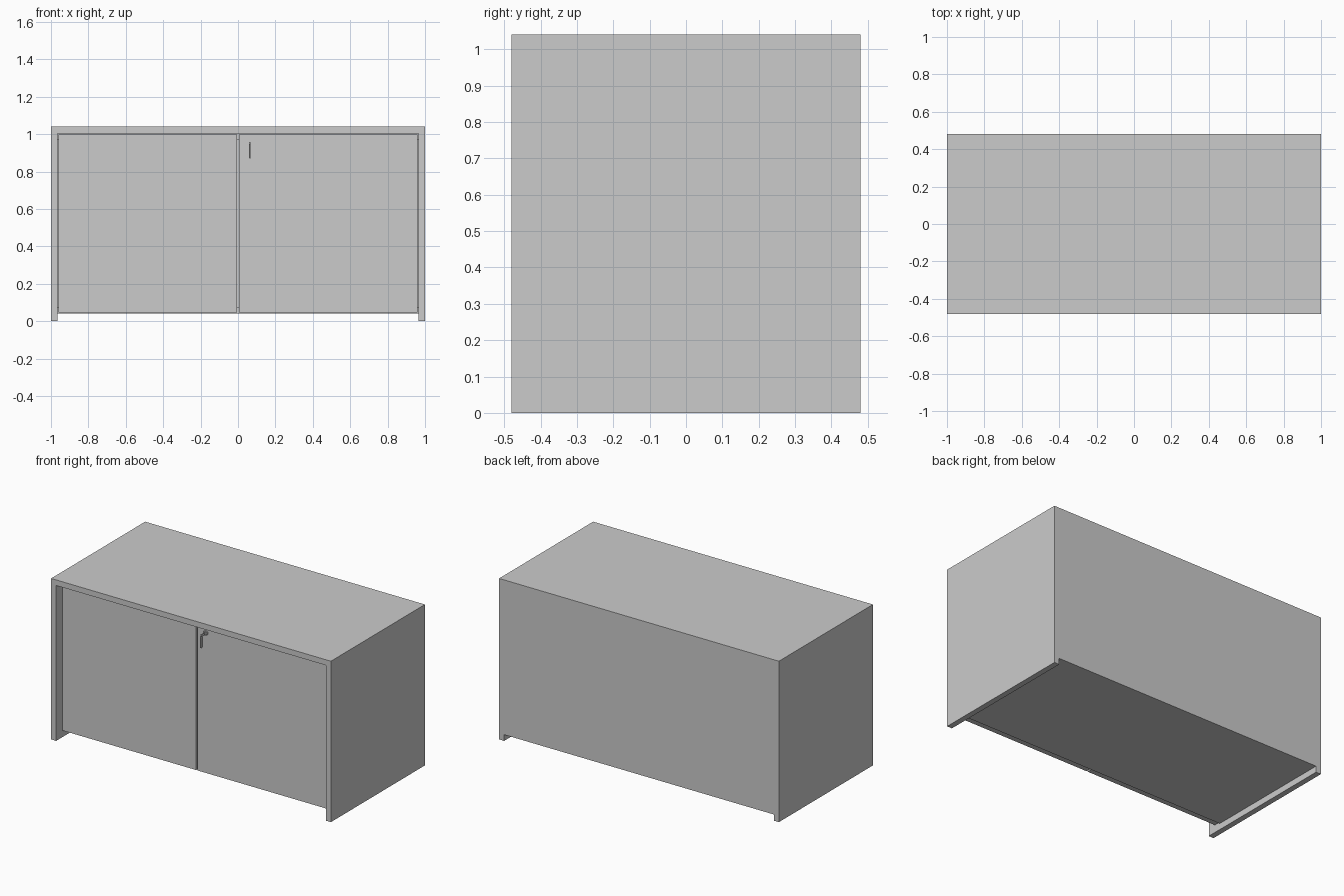
import bpy
from math import radians
from mathutils import Vector

cube = bpy.data.objects.get("Cube")
if cube:
    bpy.data.objects.remove(cube, do_unlink=True)

WIDTH, DEPTH, HEIGHT = 2.0, 0.96, 1.04
T = 0.036          # board thickness
GAP = 0.005        # clearance around the doors
FLOOR = 0.04       # underside of the bottom board
DOOR_Y = -0.42     # door front plane
INNER = WIDTH / 2 - T
BACK = DEPTH / 2
CARCASS_Y = DOOR_Y + T + 0.002


def box(name, low, high):
    """Box between two opposite corners."""
    low, high = Vector(low), Vector(high)
    bpy.ops.mesh.primitive_cube_add(size=1, location=(low + high) / 2)
    obj = bpy.context.object
    obj.name = name
    obj.scale = high - low
    bpy.ops.object.transform_apply(location=False, rotation=False, scale=True)
    return obj


def rod(name, radius, length, centre, rotation=(90, 0, 0), sides=24):
    """Round bar, pointing along y unless turned."""
    bpy.ops.mesh.primitive_cylinder_add(
        vertices=sides, radius=radius, depth=length, location=centre,
        rotation=[radians(a) for a in rotation])
    bpy.context.object.name = name
    bpy.ops.object.shade_smooth_by_angle()
    return bpy.context.object


# Outer shell
box("top_panel", (-WIDTH / 2, -BACK, HEIGHT - T), (WIDTH / 2, BACK, HEIGHT))
for side, s in (("right", -1), ("left", 1)):
    x0, x1 = sorted((s * INNER, s * WIDTH / 2))
    box(side + "_side_panel", (x0, -BACK, 0), (x1, BACK, HEIGHT - T))

# Inner boards behind the doors
box("back_panel", (-INNER, BACK - T, FLOOR), (INNER, BACK, HEIGHT - T))
box("bottom_panel", (-INNER, CARCASS_Y, FLOOR), (INNER, BACK - T, FLOOR + T))
box("top_rail", (-INNER, CARCASS_Y, HEIGHT - 2 * T), (INNER, CARCASS_Y + 0.1, HEIGHT - T))

# Pair of recessed doors
for side, s in (("right", -1), ("left", 1)):
    x0, x1 = sorted((s * GAP, s * (INNER - GAP)))
    box(side + "_door", (x0, DOOR_Y, FLOOR + GAP), (x1, DOOR_Y + T, HEIGHT - T - GAP))

# Lock with a folding key hanging from it
LX, LZ = 0.064, 0.95
rod("lock_cylinder", 0.016, 0.008, (LX, DOOR_Y - 0.003, LZ))
rod("lock_core", 0.011, 0.004, (LX, DOOR_Y - 0.009, LZ))
box("key_blade", (LX - 0.002, DOOR_Y - 0.042, LZ - 0.007), (LX + 0.002, DOOR_Y - 0.01, LZ + 0.007))
rod("key_hinge", 0.009, 0.008, (LX, DOOR_Y - 0.043, LZ), (0, 90, 0))
grip = box("key_grip", (LX - 0.004, DOOR_Y - 0.053, LZ - 0.08), (LX + 0.004, DOOR_Y - 0.035, LZ - 0.006))
bevel = grip.modifiers.new("rounded_edges", "BEVEL")
bevel.width = 0.0025
bevel.segments = 2
